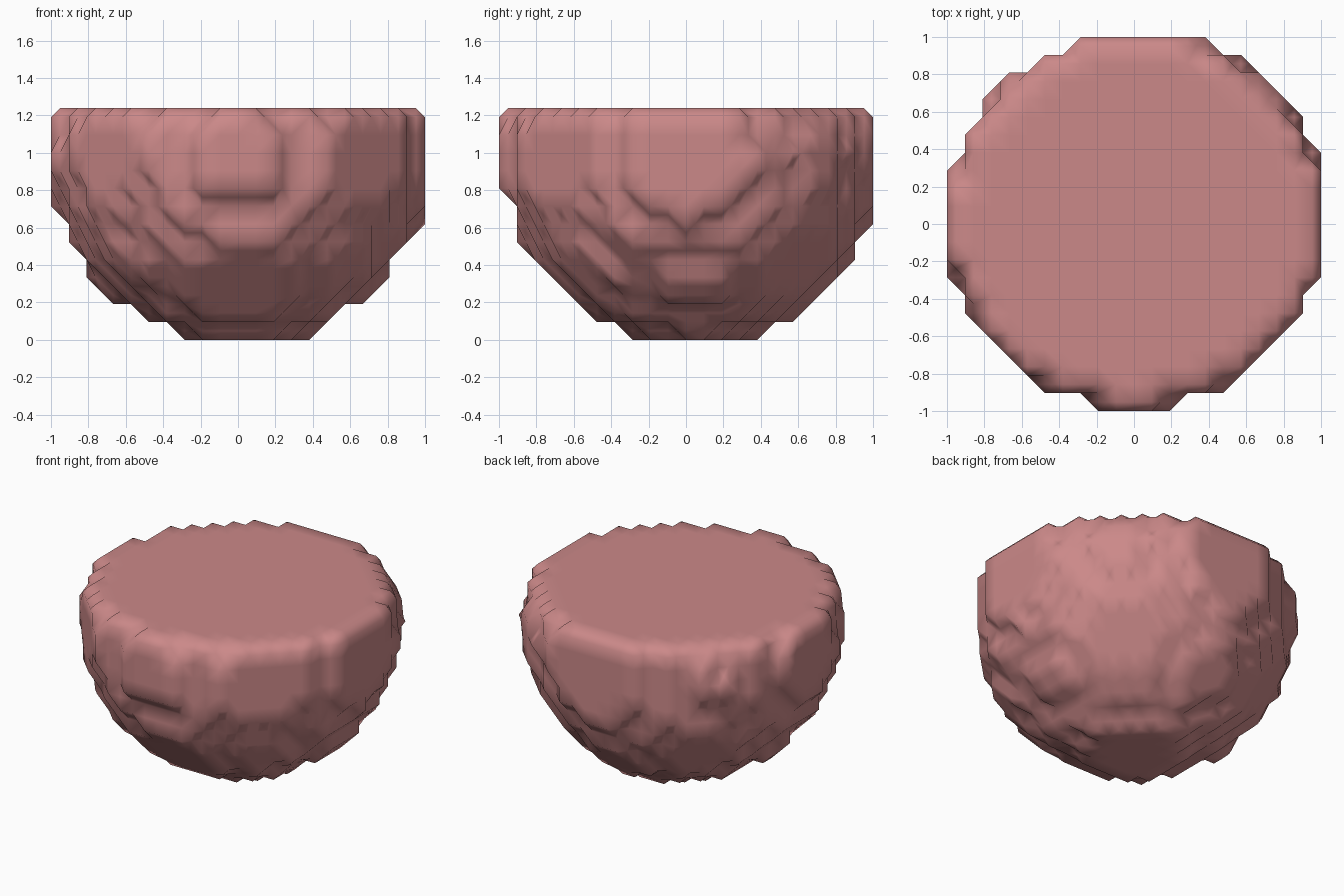
import bpy, bmesh
from itertools import product

if "Cube" in bpy.data.objects:
    bpy.data.objects.remove(bpy.data.objects["Cube"])

H = 2 / 21                         # sample spacing: 21 samples span 2 units
LAYERS = 13                        # bowl is cut off flat at 13 layers (z = 1.24)
CX, CY, CZ, R2 = 0.10, 0.217, 9.85, 113.15   # ball centre and radius squared, in samples


def inside(p):
    i, j, k = p
    if not 0 <= k < LAYERS or max(abs(i), abs(j)) > 10:
        return False
    return (i - CX) ** 2 + (1.0034 * j - CY) ** 2 + (k - CZ) ** 2 <= R2


filled = {p for p in product(range(-10, 11), range(-10, 11), range(LAYERS)) if inside(p)}

# The six faces of a unit cell, each as a ring of four corners
RINGS = []
for axis, side in product(range(3), (0, 1)):
    ring = []
    for a, b in ((0, 0), (1, 0), (1, 1), (0, 1)):
        c = [a, b]
        c.insert(axis, side)
        ring.append(tuple(c))
    RINGS.append(ring)

bm = bmesh.new()
verts = {}


def vert(key):
    # key is the sum of two corner indices, so the point is their midpoint
    if key not in verts:
        x, y, z = key
        verts[key] = bm.verts.new((x * H / 2, y * H / 2, (z / 2 + 0.5) * H))
    return verts[key]


def cell_links(cell):
    # Join crossing midpoints across every cell face
    links = {}
    for ring in RINGS:
        pts = [tuple(c + d for c, d in zip(cell, corner)) for corner in ring]
        state = [p in filled for p in pts]
        cross = [tuple(a + b for a, b in zip(pts[n], pts[(n + 1) % 4]))
                 for n in range(4) if state[n] != state[(n + 1) % 4]]
        if len(cross) == 4 and state[0]:
            cross = cross[-1:] + cross[:-1]
        for a, b in zip(cross[::2], cross[1::2]):
            links.setdefault(a, []).append(b)
            links.setdefault(b, []).append(a)
    return links


# Stepped surface: one or more closed loops in each boundary cell
for cell in product(range(-11, 11), range(-11, 11), range(-1, LAYERS)):
    links = cell_links(cell)
    while links:
        start = cur = next(iter(links))
        loop, prev = [], None
        while True:
            loop.append(cur)
            n = links.pop(cur)
            nxt = n[0] if n[0] != prev else n[1]
            prev, cur = cur, nxt
            if cur == start or cur not in links:
                break
        if len(loop) > 2:
            bm.faces.new([vert(k) for k in loop])

bmesh.ops.triangulate(bm, faces=[f for f in bm.faces if len(f.verts) > 4])
bmesh.ops.recalc_face_normals(bm, faces=bm.faces)
for f in bm.faces:
    f.smooth = True

mesh = bpy.data.meshes.new("stepped_bowl")
bm.to_mesh(mesh)
bm.free()
bowl = bpy.data.objects.new("stepped_bowl", mesh)
bpy.context.collection.objects.link(bowl)

mat = bpy.data.materials.new("dusty_pink")
mat.diffuse_color = (0.6, 0.25, 0.25, 1)
mat.use_nodes = True
mat.node_tree.nodes["Principled BSDF"].inputs["Base Color"].default_value = mat.diffuse_color
mesh.materials.append(mat)
